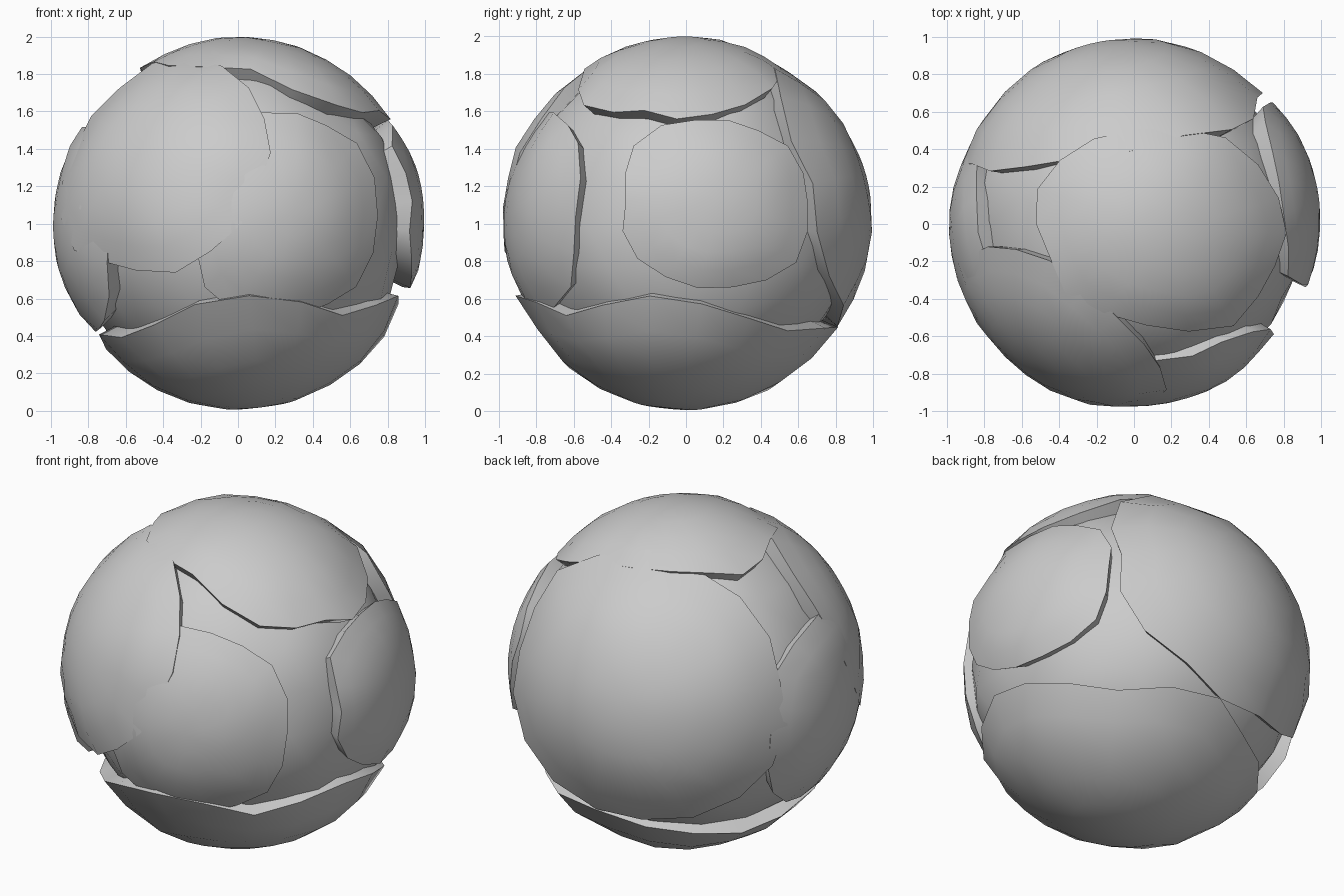
import bpy, bmesh, math
from mathutils import Vector, noise

if "Cube" in bpy.data.objects:
    bpy.data.objects.remove(bpy.data.objects["Cube"])

CENTRE = Vector((0, 0, 1))


def finish(name, bm):
    bmesh.ops.recalc_face_normals(bm, faces=bm.faces[:])
    mesh = bpy.data.meshes.new(name)
    bm.to_mesh(mesh)
    bm.free()
    ob = bpy.data.objects.new(name, mesh)
    bpy.context.collection.objects.link(ob)
    bpy.ops.object.select_all(action='DESELECT')
    ob.select_set(True)
    bpy.context.view_layer.objects.active = ob
    bpy.ops.object.shade_smooth_by_angle(angle=math.radians(40))


def leaf(name, azimuth, elevation, width, height, radius, roll=0, segs=18, rings=5):
    """Curved leaf wrapped on the head: angles in degrees, wavy tucked-in rim."""
    az, el, ro = (math.radians(v) for v in (azimuth, elevation, roll))
    out = Vector((math.cos(el) * math.cos(az), math.cos(el) * math.sin(az), math.sin(el)))
    side = Vector((-math.sin(az), math.cos(az), 0))
    up = out.cross(side)
    side, up = side * math.cos(ro) + up * math.sin(ro), up * math.cos(ro) - side * math.sin(ro)
    w, h = math.radians(width), math.radians(height)

    bm = bmesh.new()
    tip = bm.verts.new(CENTRE + out * radius)
    # rings from the middle outwards, then one ring turned in towards the core
    steps = [(i / rings, 0.0) for i in range(1, rings + 1)] + [(0.97, 0.14)]
    last = None
    for t, drop in steps:
        ring = []
        for k in range(segs):
            p = 2 * math.pi * k / segs
            c, s = math.cos(p), math.sin(p)
            square = (abs(c) ** 2.5 + abs(s) ** 2.5) ** (-1 / 2.5)
            a, b = w * c * square, h * s * square
            wave = noise.noise(Vector((c * 1.6, s * 1.6, azimuth * 0.37 + elevation)))
            ang = math.hypot(a, b) * t * (1 + 0.14 * wave * t)
            d = (side * a + up * b).normalized()
            d = out * math.cos(ang) + d * math.sin(ang)
            bump = noise.noise(d * 3.5 + Vector((azimuth, 0, elevation)))
            r = radius - drop - 0.018 * t ** 3 + 0.035 * bump * t * t
            ring.append(bm.verts.new(CENTRE + d * min(r, 1.0)))
        for k in range(segs):
            n = (k + 1) % segs
            if last is None:
                bm.faces.new((tip, ring[k], ring[n]))
            else:
                bm.faces.new((last[k], ring[k], ring[n], last[n]))
        last = ring
    finish(name, bm)


# Crumpled inner head
bm = bmesh.new()
bmesh.ops.create_icosphere(bm, subdivisions=3, radius=1)
for v in bm.verts:
    d = v.co.normalized()
    v.co = CENTRE + d * (0.905 + 0.05 * noise.noise(d * 3.2))
finish("inner_head", bm)

# Overlapping outer leaves: name, azimuth, elevation, half width, half height, radius, roll
for args in (
    ("back_leaf", 103, 14, 56, 49, 0.995, -6),
    ("top_leaf", -10, 79, 33, 43, 1.0),
    ("front_left_leaf", -126, 24, 42, 38, 0.997, -10),
    ("front_right_leaf", -73, 3, 33, 35, 0.975),
    ("left_leaf", 190, -2, 35, 33, 0.99),
    ("right_leaf", 10, 8, 31, 27, 1.0),
    ("bottom_leaf", -40, -81, 54, 55, 0.995),
):
    leaf(*args)
